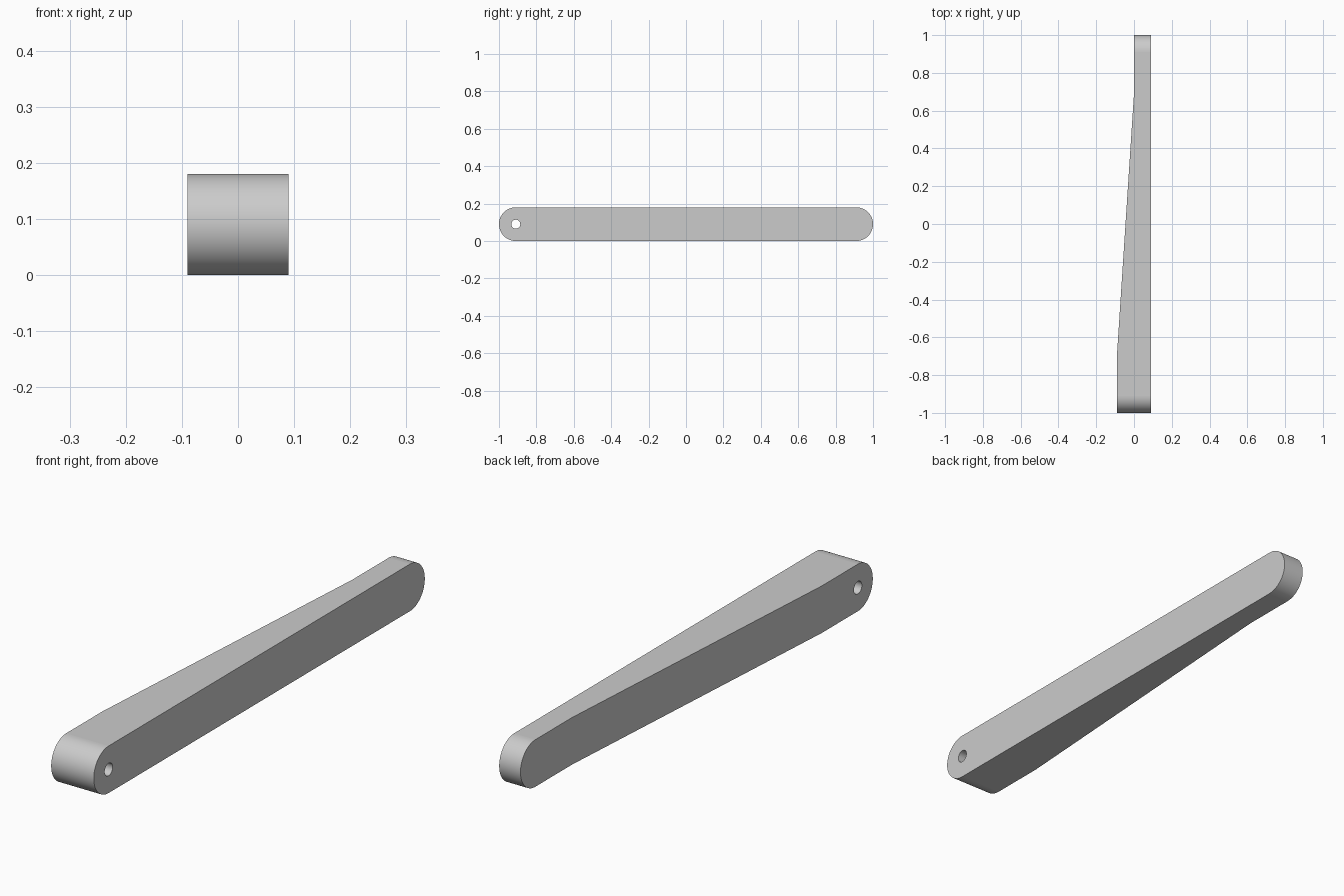
import bpy, bmesh, math

cube = bpy.data.objects.get("Cube")
if cube:
    bpy.data.objects.remove(cube, do_unlink=True)

R = 0.09          # end radius and half thickness
KINK = 0.69       # where the taper starts and stops
HOLE_Y, HOLE_R = -0.91, 0.024
SEG = 32

grey = bpy.data.materials.new("light grey")
grey.use_nodes = True
grey.diffuse_color = (0.6, 0.6, 0.6, 1)
grey.node_tree.nodes["Principled BSDF"].inputs["Base Color"].default_value = (0.6, 0.6, 0.6, 1)


def back_x(y):
    """Tapered side: thick at the front end, thin at the rear end."""
    t = min(max((y + KINK) / (2 * KINK), 0), 1)
    return -R + R * t


# Rounded outline in (y, z), with extra points at the taper kinks
def cap(cy, start):
    return [(cy + R * math.cos(start + math.pi * i / SEG),
             R + R * math.sin(start + math.pi * i / SEG)) for i in range(SEG + 1)]


c = 1 - R
rear = [(KINK, 0)] + cap(c, -math.pi / 2) + [(KINK, 2 * R)]
front = [(-KINK, 2 * R)] + cap(-c, math.pi / 2) + [(-KINK, 0)]
outline = rear + front
n = len(outline)

# Tapered arm
bm = bmesh.new()
flat = [bm.verts.new((R, y, z)) for y, z in outline]
taper = [bm.verts.new((back_x(y), y, z)) for y, z in outline]
k = len(rear)
bm.faces.new(flat)
bm.faces.new(taper[:k])                                        # thin end
bm.faces.new([taper[k - 1], taper[k], taper[-1], taper[0]])    # sloped middle
bm.faces.new(taper[k:])                                        # thick end
for i in range(n):
    j = (i + 1) % n
    bm.faces.new((flat[i], flat[j], taper[j], taper[i]))
bmesh.ops.recalc_face_normals(bm, faces=bm.faces)
mesh = bpy.data.meshes.new("tapered_arm")
bm.to_mesh(mesh)
bm.free()
mesh.materials.append(grey)
arm = bpy.data.objects.new("tapered_arm", mesh)
bpy.context.collection.objects.link(arm)

# Pivot hole through the thick end
bpy.ops.mesh.primitive_cylinder_add(vertices=SEG, radius=HOLE_R, depth=4 * R,
                                    location=(0, HOLE_Y, R),
                                    rotation=(0, math.pi / 2, 0))
cutter = bpy.context.object
cutter.name = "hole_cutter"
cutter.data.materials.append(grey)
cut = arm.modifiers.new("pivot_hole", 'BOOLEAN')
cut.operation = 'DIFFERENCE'
cut.solver = 'EXACT'
cut.object = cutter

bpy.ops.object.select_all(action='DESELECT')
arm.select_set(True)
bpy.context.view_layer.objects.active = arm
bpy.ops.object.modifier_apply(modifier=cut.name)
bpy.data.objects.remove(cutter, do_unlink=True)

# Smooth round surfaces, crisp rims, and a clear fold at each kink
bpy.ops.object.shade_smooth_by_angle(angle=math.radians(30))
for poly in arm.data.polygons:
    if abs(poly.normal.x) > 0.9 or abs(poly.normal.z) > 0.999:
        poly.use_smooth = False
